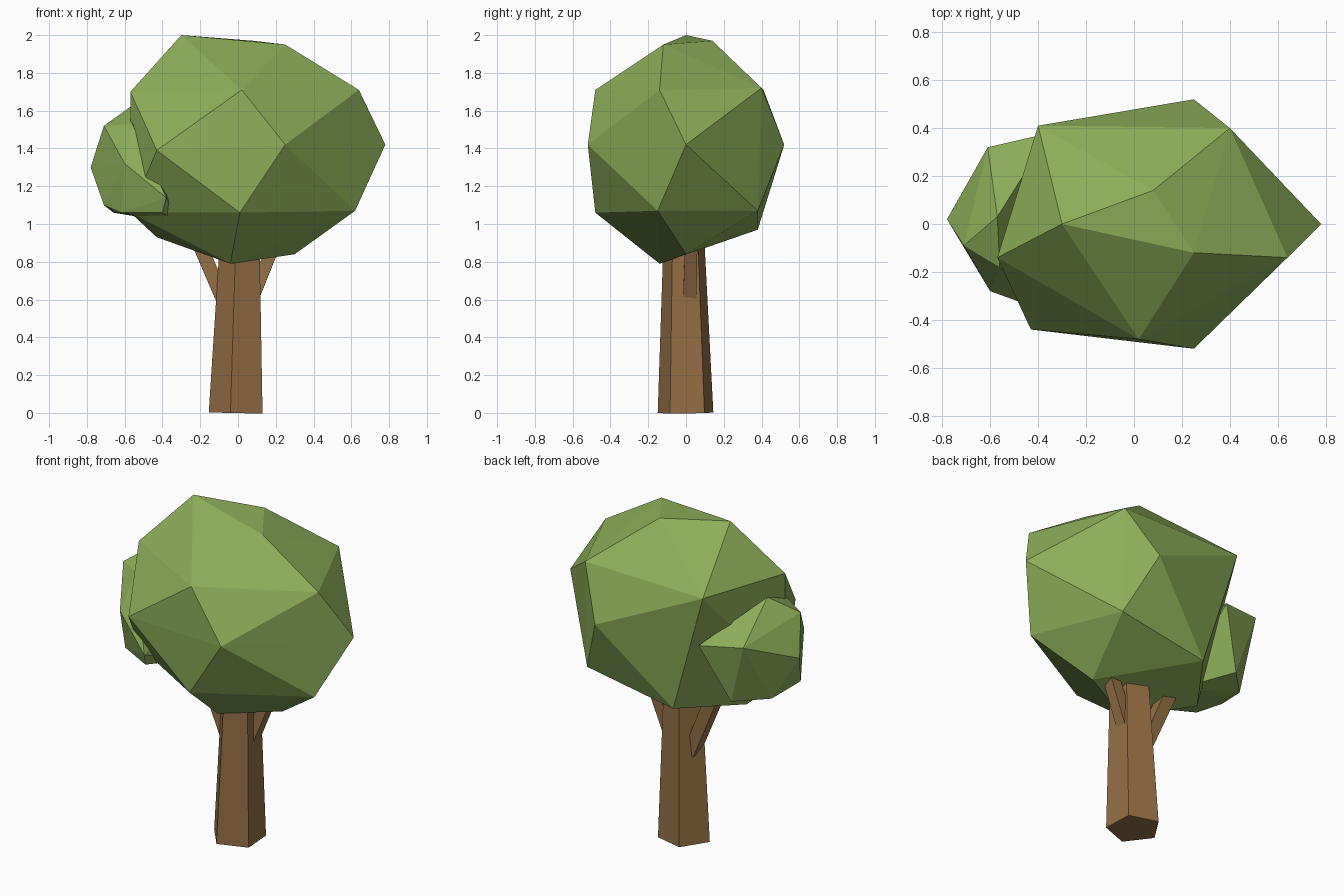
import bpy, bmesh, math
from mathutils import Vector

if "Cube" in bpy.data.objects:
    bpy.data.objects.remove(bpy.data.objects["Cube"])


def material(name, colour):
    m = bpy.data.materials.new(name)
    m.diffuse_color = (*colour, 1)
    m.use_nodes = True
    m.node_tree.nodes["Principled BSDF"].inputs["Base Color"].default_value = m.diffuse_color
    return m


leaf = material("leaf", (0.26, 0.42, 0.10))
bark = material("bark", (0.30, 0.16, 0.06))


def add_object(name, bm, mat):
    bmesh.ops.recalc_face_normals(bm, faces=bm.faces)
    me = bpy.data.meshes.new(name)
    bm.to_mesh(me)
    bm.free()
    me.materials.append(mat)
    ob = bpy.data.objects.new(name, me)
    bpy.context.collection.objects.link(ob)
    return ob


def hull(name, points, mat):
    """Faceted convex clump through a few corner points."""
    bm = bmesh.new()
    for p in points:
        bm.verts.new(p)
    res = bmesh.ops.convex_hull(bm, input=bm.verts)
    loose = [v for v in bm.verts if not v.link_faces]
    bmesh.ops.delete(bm, geom=loose, context='VERTS')
    return add_object(name, bm, mat)


def limb(name, start, end, r1, r2, sides, turn):
    """Tapered prism between two points."""
    start, end = Vector(start), Vector(end)
    q = Vector((0, 0, 1)).rotation_difference(end - start)
    bm = bmesh.new()
    rings = []
    for c, r in ((start, r1), (end, r2)):
        angles = [math.radians(turn + 360 * i / sides) for i in range(sides)]
        rings.append([bm.verts.new(c + q @ Vector((r * math.cos(a), r * math.sin(a), 0)))
                      for a in angles])
    a, b = rings
    for i in range(sides):
        j = (i + 1) % sides
        bm.faces.new((a[i], a[j], b[j], b[i]))
    bm.faces.new(a)
    bm.faces.new(b)
    return add_object(name, bm, mat=bark)


# Trunk and its two forks
limb("trunk", (0, 0, 0), (0.02, -0.01, 1.0), 0.155, 0.11, 5, -105)
limb("left_branch", (-0.055, 0.02, 0.54), (-0.24, 0.03, 0.98), 0.05, 0.055, 4, 45)
limb("right_branch", (0.08, 0.02, 0.62), (0.22, 0.03, 0.96), 0.05, 0.045, 4, 45)

# Main crown
hull("main_crown", [
    (-0.30, 0, 2.0), (0.25, -0.12, 1.95), (0.08, 0.14, 1.97),
    (0.02, -0.48, 1.71), (0.64, -0.14, 1.71), (0.40, 0.40, 1.72),
    (-0.40, 0.41, 1.71), (-0.57, -0.14, 1.70),
    (0.78, 0, 1.42), (0.25, -0.52, 1.42), (0.25, 0.52, 1.42), (-0.43, -0.44, 1.39),
    (0.62, -0.15, 1.07), (0.01, -0.48, 1.06), (0.40, 0.38, 1.07), (-0.57, -0.14, 1.06),
    (-0.18, 0.38, 0.97), (-0.43, 0.03, 0.93), (-0.04, -0.14, 0.79), (0.30, 0, 0.84),
], leaf)

# Small side clump of leaves
hull("side_crown", [
    (-0.57, 0.03, 1.62), (-0.71, -0.09, 1.52), (-0.56, -0.18, 1.53),
    (-0.61, 0.32, 1.43), (-0.78, 0.02, 1.30), (-0.60, -0.28, 1.32),
    (-0.35, 0.38, 1.40), (-0.71, -0.09, 1.10), (-0.50, 0.28, 1.06),
    (-0.66, 0.12, 1.06), (-0.62, -0.20, 1.06), (-0.38, -0.36, 1.14),
    (-0.40, -0.32, 1.06), (-0.30, 0, 1.0),
], leaf)
